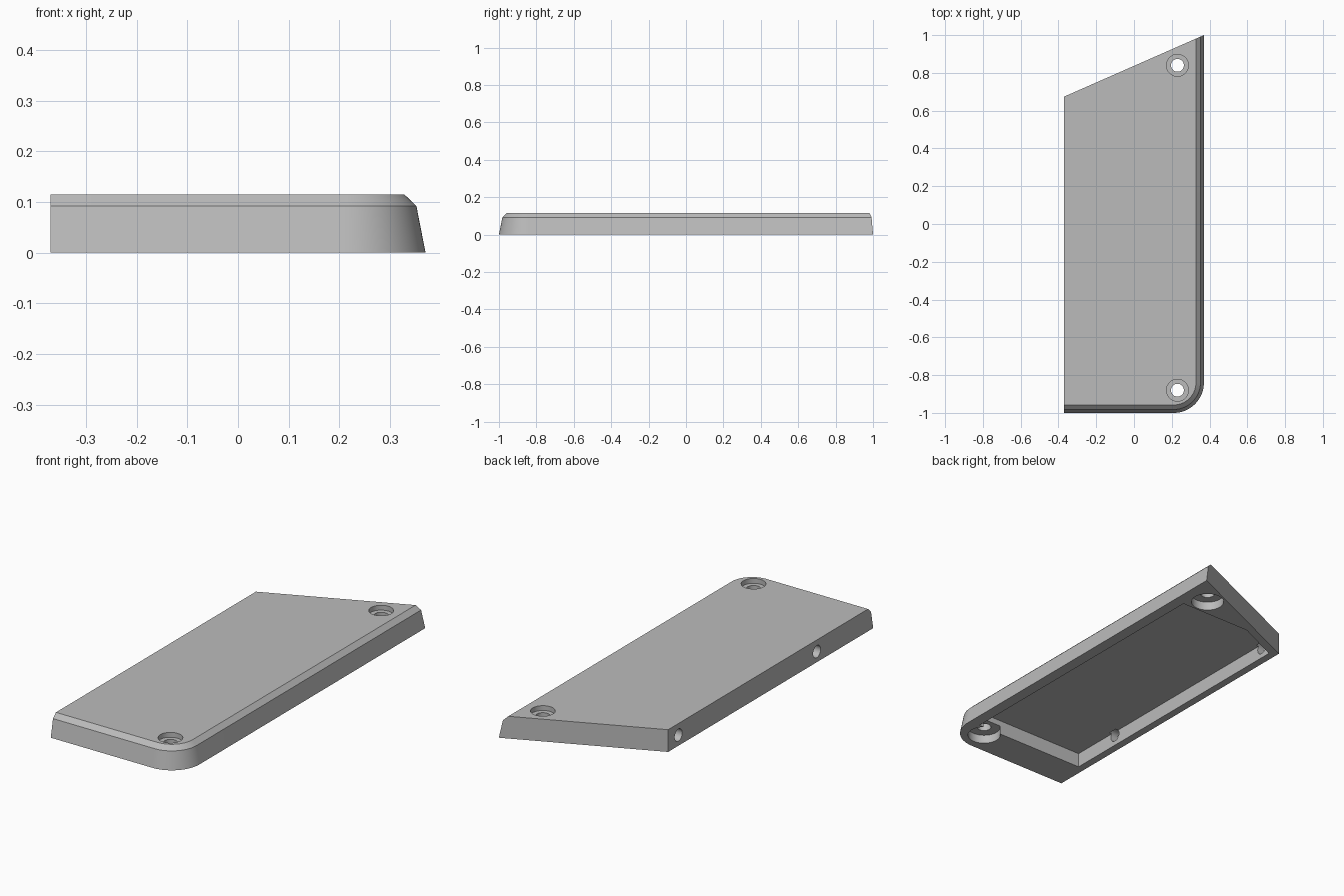
import bpy, bmesh, math
from mathutils import Matrix

if "Cube" in bpy.data.objects:
    bpy.data.objects.remove(bpy.data.objects["Cube"])

HALF_W, HEIGHT = 0.37, 0.115
SLOPE = 0.44          # rake of the back edge

grey = bpy.data.materials.new("plain grey")
grey.use_nodes = True
grey.diffuse_color = (0.5, 0.5, 0.5, 1)
grey.node_tree.nodes["Principled BSDF"].inputs["Base Color"].default_value = (0.5, 0.5, 0.5, 1)


def back_y(x):
    return 1 - SLOPE * (HALF_W - x)


def outline(inset, steps=24):
    """Plate outline with a rounded front corner; only front and outer side taper."""
    r = 0.16
    pts = [(-HALF_W, inset - 1)]
    for i in range(steps + 1):
        a = -math.pi / 2 * (1 - i / steps)
        pts.append((HALF_W - r + (r - inset) * math.cos(a),
                    r - 1 + (r - inset) * math.sin(a)))
    x = HALF_W - inset
    return pts + [(x, back_y(x)), (-HALF_W, back_y(-HALF_W))]


def loft(name, sections):
    """Solid through matching (points, z) sections."""
    bm = bmesh.new()
    rings = [[bm.verts.new((x, y, z)) for x, y in pts] for pts, z in sections]
    for lo, hi in zip(rings, rings[1:]):
        n = len(lo)
        for i in range(n):
            j = (i + 1) % n
            bm.faces.new((lo[i], lo[j], hi[j], hi[i]))
    bm.faces.new(rings[0][::-1])
    bm.faces.new(rings[-1])
    return finish(name, bm)


def finish(name, bm):
    bmesh.ops.recalc_face_normals(bm, faces=bm.faces)
    mesh = bpy.data.meshes.new(name)
    bm.to_mesh(mesh)
    bm.free()
    mesh.materials.append(grey)
    ob = bpy.data.objects.new(name, mesh)
    bpy.context.collection.objects.link(ob)
    return ob


def cylinder(name, radius, depth, matrix):
    bm = bmesh.new()
    bmesh.ops.create_cone(bm, cap_ends=True, segments=48, radius1=radius,
                          radius2=radius, depth=depth, matrix=matrix)
    return finish(name, bm)


def upright(name, radius, x, y, z0, z1):
    return cylinder(name, radius, z1 - z0, Matrix.Translation((x, y, (z0 + z1) / 2)))


# Tapered plate with a chamfered top edge
plate = loft("cover_plate", [(outline(0), 0), (outline(0.018), 0.092),
                             (outline(0.042), HEIGHT)])

# Pocket hollowed from the underside
pocket = [(-0.33, -0.82), (0.31, -0.82), (0.31, 0.75), (-0.1, 0.75), (-0.33, 0.645)]
cutters = [loft("underside_pocket", [(pocket, -0.05), (pocket, 0.075)])]

# Screw holes, countersunk on top and recessed below
for y in (-0.88, 0.84):
    cutters += [upright("screw_hole", 0.034, 0.23, y, -0.1, 0.2),
                upright("screw_head_recess", 0.058, 0.23, y, 0.09, 0.2),
                upright("underside_recess", 0.08, 0.23, y, -0.1, 0.045)]

# Pin holes through the straight side
for y in (-0.54, 0.59):
    place = Matrix.Translation((-0.37, y, 0.055)) @ Matrix.Rotation(math.pi / 2, 4, "Y")
    cutters.append(cylinder("pin_hole", 0.031, 0.11, place))

# Cut everything out of the plate
bpy.ops.object.select_all(action="DESELECT")
bpy.context.view_layer.objects.active = plate
plate.select_set(True)
for cutter in cutters:
    cutter.hide_render = True
    mod = plate.modifiers.new(cutter.name, "BOOLEAN")
    mod.operation, mod.solver, mod.object = "DIFFERENCE", "EXACT", cutter
    bpy.ops.object.modifier_apply(modifier=mod.name)
    bpy.data.objects.remove(cutter)

bpy.ops.object.shade_smooth_by_angle(angle=math.radians(30))
